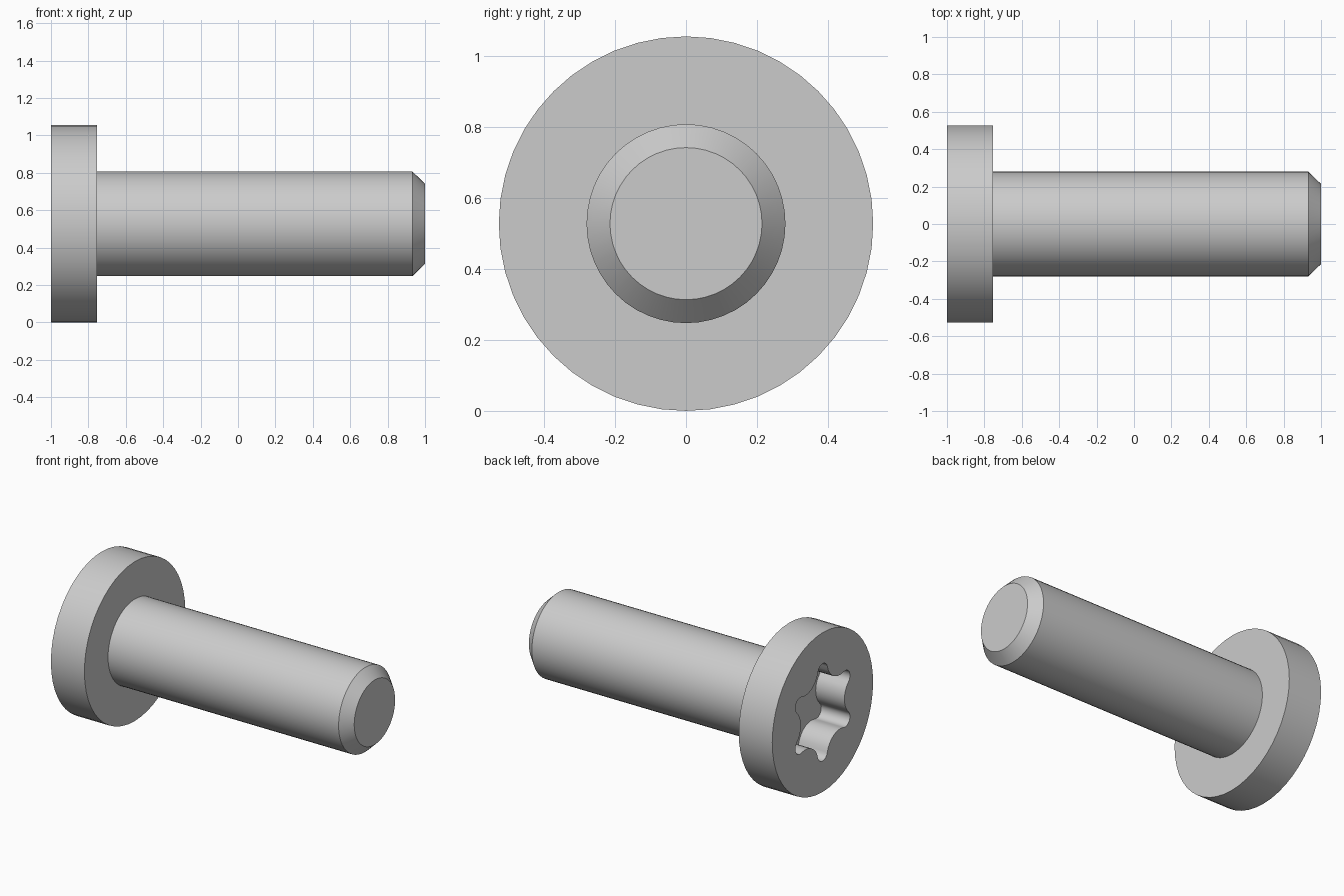
import bpy, bmesh
from math import cos, sin, radians, pi

cube = bpy.data.objects.get("Cube")
if cube:
    bpy.data.objects.remove(cube, do_unlink=True)

HEAD_R = 0.527
AXIS_Z = HEAD_R
SEGMENTS = 48

steel = bpy.data.materials.new("plain_grey_steel")
steel.use_nodes = True
GREY = (0.6, 0.6, 0.6, 1.0)
steel.diffuse_color = GREY
steel.node_tree.nodes["Principled BSDF"].inputs["Base Color"].default_value = GREY


def loft(name, rings):
    """Skin a list of equal-length rings of points and cap both ends."""
    bm = bmesh.new()
    loops = [[bm.verts.new(p) for p in ring] for ring in rings]
    n = len(loops[0])
    for a, b in zip(loops, loops[1:]):
        for i in range(n):
            j = (i + 1) % n
            bm.faces.new((a[i], a[j], b[j], b[i]))
    bm.faces.new(loops[0])
    bm.faces.new(loops[-1])
    bmesh.ops.recalc_face_normals(bm, faces=bm.faces)
    mesh = bpy.data.meshes.new(name)
    bm.to_mesh(mesh)
    bm.free()
    mesh.materials.append(steel)
    obj = bpy.data.objects.new(name, mesh)
    bpy.context.collection.objects.link(obj)
    return obj


def circle(x, r):
    angles = [2 * pi * i / SEGMENTS for i in range(SEGMENTS)]
    return [(x, r * sin(a), AXIS_Z + r * cos(a)) for a in angles]


def arc(centre_r, centre_deg, r, start, end, steps):
    """Points of an arc about a centre given in polar form (degrees)."""
    cx = centre_r * cos(radians(centre_deg))
    cy = centre_r * sin(radians(centre_deg))
    for i in range(steps):
        t = radians(start + (end - start) * i / steps)
        yield cx + r * cos(t), cy + r * sin(t)


def six_lobe(x, r):
    """Rounded six-point star: small tip arcs joined by inward-bulging arcs."""
    pts = []
    for k in range(6):
        a = 60 * k
        pts += arc(0.84 * r, a, 0.16 * r, a - 76, a + 76, 8)
        pts += arc(1.132 * r, a + 30, 0.427 * r, a + 256, a + 164, 8)
    return [(x, v, AXIS_Z + u) for u, v in pts]


# Head, shank and chamfered end turned as one solid
profile = [(-1, HEAD_R), (-0.755, HEAD_R), (-0.755, 0.28), (0.932, 0.28), (1, 0.214)]
screw = loft("screw_body", [circle(x, r) for x, r in profile])

# Six-lobe drive socket cut into the head
cutter = loft("socket_cutter", [six_lobe(x, 0.322) for x in (-1.1, -0.79)])
cutter.hide_render = True
cut = screw.modifiers.new("drive_socket", "BOOLEAN")
cut.operation = "DIFFERENCE"
cut.solver = "EXACT"
cut.object = cutter

bpy.ops.object.select_all(action="DESELECT")
screw.select_set(True)
bpy.context.view_layer.objects.active = screw
bpy.ops.object.modifier_apply(modifier=cut.name)
bpy.data.objects.remove(cutter, do_unlink=True)

# Smooth round walls, crisp edges
bpy.ops.object.shade_smooth_by_angle(angle=radians(30))
